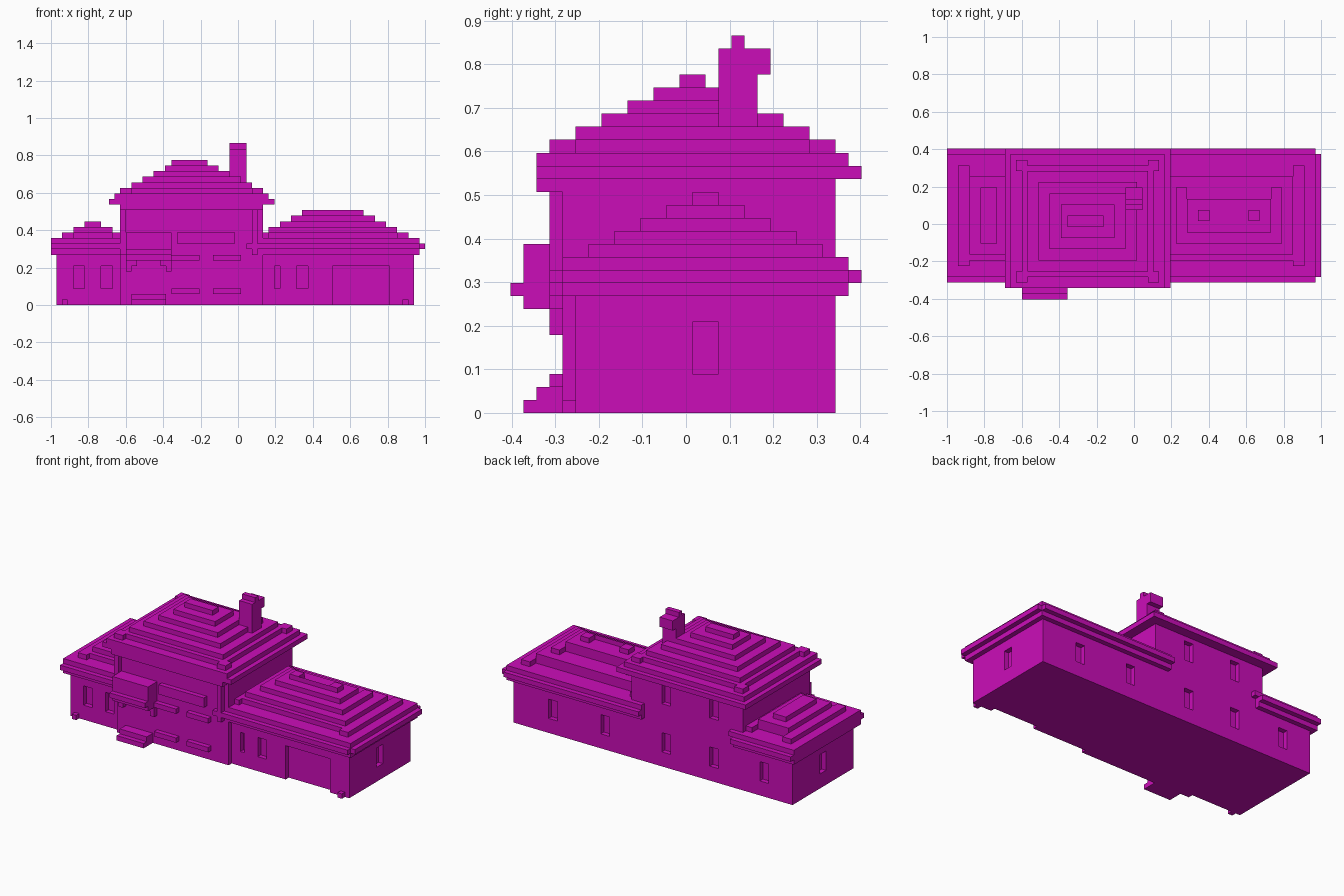
import bpy
import bmesh
from mathutils import Matrix, Vector

# Remove the default object
default = bpy.data.objects.get("Cube")
if default:
    bpy.data.objects.remove(default, do_unlink=True)

# The house sits on a grid of small cubes: width, depth and height in cells
WIDTH, DEPTH = 67, 27
CELL = 2 / WIDTH
ORIGIN = Vector((WIDTH / 2, DEPTH / 2, 0))

magenta = bpy.data.materials.new("magenta")
magenta.use_nodes = True
colour = (0.6, 0.004, 0.485, 1)
magenta.diffuse_color = colour
magenta.node_tree.nodes["Principled BSDF"].inputs["Base Color"].default_value = colour


def blocks(name, *boxes):
    """One object made of boxes, each given as x, y and z ranges in cells."""
    bm = bmesh.new()
    for x0, x1, y0, y1, z0, z1 in boxes:
        low, high = Vector((x0, y0, z0)), Vector((x1, y1, z1))
        place = Matrix.Translation(((low + high) / 2 - ORIGIN) * CELL)
        size = Matrix.Diagonal((*((high - low) * CELL), 1))
        bmesh.ops.create_cube(bm, size=1, matrix=place @ size)
    mesh = bpy.data.meshes.new(name)
    bm.to_mesh(mesh)
    bm.free()
    mesh.materials.append(magenta)
    obj = bpy.data.objects.new(name, mesh)
    bpy.context.collection.objects.link(obj)
    return obj


def carve(target, *boxes):
    """Cut shallow recesses into a wall and discard the cutter."""
    cutter = blocks("recess_cutter", *boxes)
    cutter.hide_render = True
    cut = target.modifiers.new("recesses", 'BOOLEAN')
    cut.operation, cut.solver, cut.object = 'DIFFERENCE', 'EXACT', cutter
    depsgraph = bpy.context.evaluated_depsgraph_get()
    result = bpy.data.meshes.new_from_object(target.evaluated_get(depsgraph))
    target.modifiers.clear()
    target.data = result
    bpy.data.objects.remove(cutter, do_unlink=True)


# Wall planes shared by several parts
WING_FRONT, TOWER_FRONT, BACK = 5, 4, 25
TOWER_LEFT, TOWER_RIGHT = 12.4, 38
EAVE, TOWER_TOP = 9, 18
SILL, LINTEL = 3, 7


def front_window(x, width=2):
    return (x, x + width, WING_FRONT - 1, WING_FRONT + 1, SILL, LINTEL)


def back_window(x, lift=0):
    return (x, x + 2, BACK - 1, BACK + 1, SILL + lift, LINTEL + lift)


def end_window(x):
    return (x - 1, x + 1, 14, 16, SILL, LINTEL)


# Walls with recessed windows and the wide garage door
short_wing = blocks("short_wing_walls", (1, TOWER_LEFT, WING_FRONT, BACK, 0, EAVE))
carve(short_wing, front_window(4), front_window(9), back_window(6.5), end_window(1))

long_wing = blocks("long_wing_walls", (TOWER_RIGHT, 65, WING_FRONT, BACK, 0, EAVE))
garage = (50.4, 60.6, WING_FRONT - 1, WING_FRONT + 1, -1, LINTEL)
carve(long_wing, front_window(40, 1), front_window(44), garage,
      back_window(43), back_window(55), end_window(65))

tower = blocks("tower_walls", (TOWER_LEFT, TOWER_RIGHT, TOWER_FRONT, BACK, 0, TOWER_TOP))
carve(tower, *[back_window(x, lift) for x in (18, 29) for lift in (0, 10)])


def wing_roof(name, layers, left, right, left_slope):
    """Hipped roof in steps; every other step keeps raised corners at the back."""
    boxes = []
    for n in range(layers):
        x0, x1 = left + left_slope(n), right - 2 * n
        y0, y1 = 4 + 2 * n, 26 - 2 * n
        z = EAVE + 2 + n
        if n % 2 and x1 - x0 > 4:
            boxes.append((x0, x1, y0 + (n == 1), y1 - 2, z, z + 1))
            boxes.append((x0, x0 + 2, y0, y1, z, z + 1))
            boxes.append((x1 - 2, x1, y0, y1, z, z + 1))
        else:
            boxes.append((x0, x1, y0, y1, z, z + 1))
    return blocks(name, *boxes)


wing_roof("long_wing_roof", 6, 35, 66, lambda n: 2 * n)
wing_roof("short_wing_roof", 4, 0, 15, lambda n: 2 * n)

# Wing eaves with a projecting gutter course
blocks("long_wing_eave", (35, 66, 4, 26, EAVE, EAVE + 2),
       (35, 66, 3, 27, EAVE + 1, EAVE + 2),
       (66, 67, 4, 26, EAVE + 1, EAVE + 2))
blocks("short_wing_eave", (0, 14, 4, 26, EAVE, EAVE + 2),
       (0, 14, 3, 27, EAVE + 1, EAVE + 2))

# Tower eave, front lip and stepped roof
blocks("tower_eave", (10.4, 40, 2, 27, TOWER_TOP, TOWER_TOP + 1),
       (11.4, 39, 2, 26, TOWER_TOP + 1, TOWER_TOP + 2),
       (TOWER_LEFT, TOWER_RIGHT, 2, TOWER_FRONT, TOWER_TOP - 1, TOWER_TOP))
base = TOWER_TOP + 2
steps = [(TOWER_LEFT + 1, TOWER_RIGHT - 1, 4, 24, base, base + 1)]
for x in (TOWER_LEFT, TOWER_RIGHT - 2):
    for y in (3, BACK - 2):
        steps.append((x, x + 2, y, y + 2, base, base + 1))
for n in range(1, 6):
    x0 = min(TOWER_LEFT + 2 * n, 21.6)
    if n == 5:
        x0 = 21.6
    steps.append((x0, TOWER_RIGHT - 2 * n, 3 + 2 * n, BACK - 2 * n, base + n, base + n + 1))
blocks("tower_roof", *steps)

# Chimney with an overhanging cap and a flue
blocks("chimney", (32, 35, 16, 19, base, 26),
       (32, 35, 16, 20, 26, 28),
       (32, 35, 17, 18, 28, 29))

# Corner posts on the upper floor
blocks("tower_posts", *[(x, x + 1, 3, TOWER_FRONT, EAVE, TOWER_TOP)
                        for x in (TOWER_LEFT, TOWER_RIGHT - 2)])

# Balcony over the entrance, with ledge and stepped brackets
bal_left, bal_right = 13.4, 21.6
blocks("balcony", (bal_left, bal_right, 1, TOWER_FRONT, 8, 13),
       (bal_left, bal_right, 0, 1, EAVE, EAVE + 1))
blocks("balcony_brackets",
       (bal_left, bal_left + 1, 3, TOWER_FRONT, 6, 8),
       (bal_left + 1, bal_left + 2, 3, TOWER_FRONT, 7, 8),
       (bal_right - 2, bal_right - 1, 3, TOWER_FRONT, 7, 8),
       (bal_right - 1, bal_right, 3, TOWER_FRONT, 6, 8))

# Window ledges on the tower front
ledges = [(x, x + 5, 3, TOWER_FRONT, z, z + 1) for x in (21.6, 29) for z in (2, 8)]
blocks("window_ledges", *ledges)
blocks("upper_planter", (22.6, 33, 3, TOWER_FRONT, 11, 13))

# Entrance steps and small feet at the outer corners
blocks("entrance_steps", *[(14.4, 20.6, 1 + n, TOWER_FRONT, n, n + 1) for n in range(2)])
blocks("corner_feet", *[(x, x + 1, WING_FRONT - 1, WING_FRONT, 0, 1) for x in (2, 63)])
